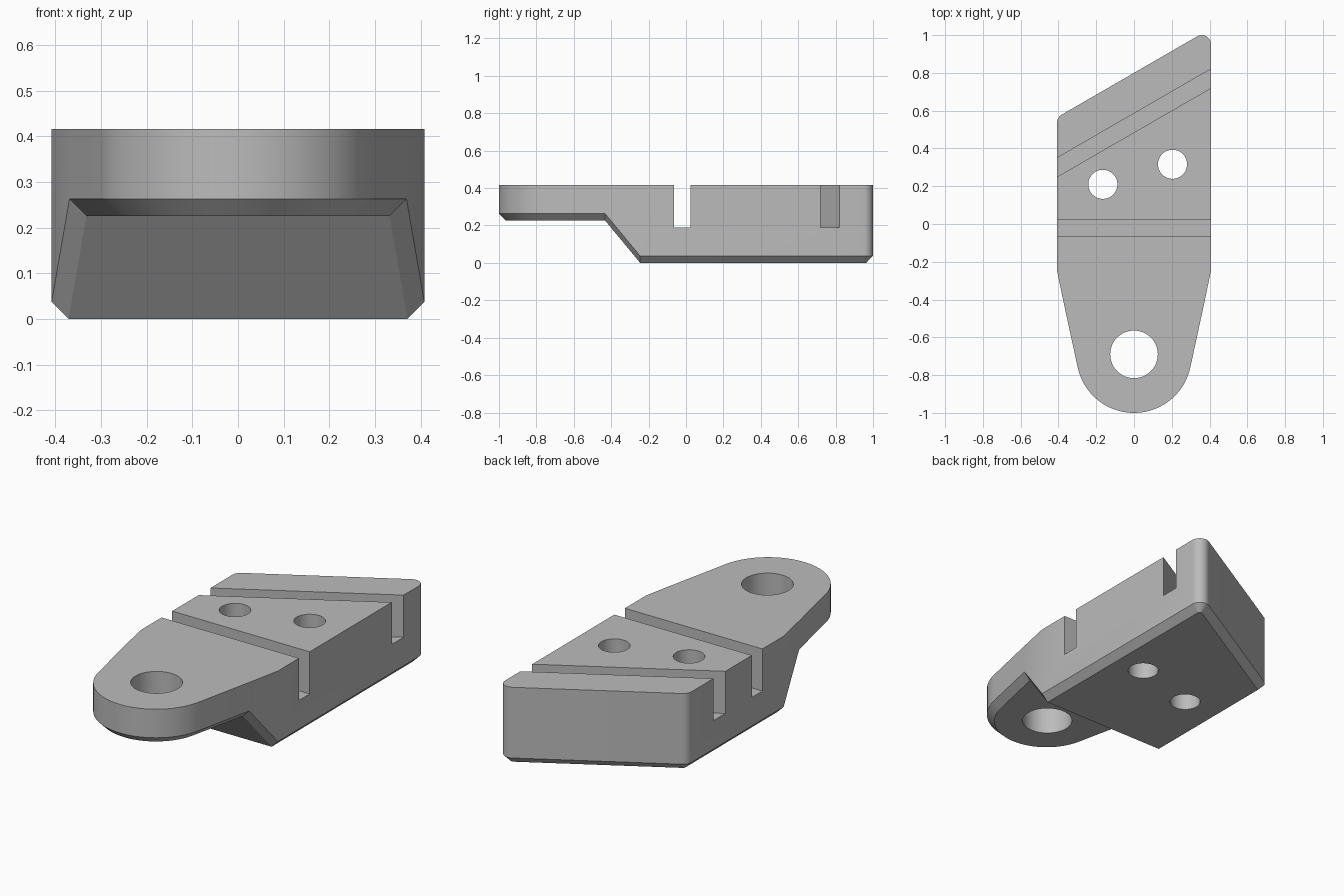
import bpy, bmesh, math
from mathutils import Matrix, Vector

cube = bpy.data.objects.get("Cube")
if cube:
    bpy.data.objects.remove(cube, do_unlink=True)

TOP, STEP, CH = 0.416, 0.226, 0.037      # top height, raised nose underside, chamfer
HALF, NOSE_R, NOSE_Y = 0.408, 0.305, -0.695
SLOT_FLOOR = 0.19
SKEW = math.radians(30)

grey = bpy.data.materials.new("machined grey")
grey.use_nodes = True
colour = (0.5, 0.5, 0.5, 1)
grey.diffuse_color = colour
grey.node_tree.nodes["Principled BSDF"].inputs["Base Color"].default_value = colour


def add_object(name, bm):
    bmesh.ops.recalc_face_normals(bm, faces=bm.faces)
    mesh = bpy.data.meshes.new(name)
    bm.to_mesh(mesh)
    bm.free()
    mesh.materials.append(grey)
    ob = bpy.data.objects.new(name, mesh)
    bpy.context.collection.objects.link(ob)
    return ob


def arc(cx, cy, r, a0, a1, n):
    """Outer and chamfered (inset) point pairs along an arc, in degrees."""
    pairs = []
    for i in range(n + 1):
        a = math.radians(a0 + (a1 - a0) * i / n)
        d = Vector((math.cos(a), math.sin(a)))
        c = Vector((cx, cy))
        pairs.append((c + d * r, c + d * (r - CH)))
    return pairs


def side(x, y):
    inset = x - math.copysign(CH, x)
    return [(Vector((x, y)), Vector((inset, y)))]


# Plan outline, counter-clockwise from the right end of the underside step
rear_y, nose_y, neck_x = -0.245, -0.432, 0.369
outline = side(HALF, rear_y)
outline += arc(0.359, 0.951, 0.049, 0, 120, 10)
outline += arc(-0.359, 0.536, 0.049, 120, 180, 6)
left = len(outline)
outline += side(-HALF, rear_y) + side(-neck_x, nose_y)
outline += arc(0, NOSE_Y, NOSE_R, 191.8, 348.2, 40)
outline += side(neck_x, nose_y)
count = len(outline)


def floor(i):
    return STEP if i > left else 0


# Body: top ring, wall foot ring and chamfered underside ring
bm = bmesh.new()
top = [bm.verts.new((o.x, o.y, TOP)) for o, _ in outline]
foot = [bm.verts.new((o.x, o.y, floor(i) + CH)) for i, (o, _) in enumerate(outline)]
base = [bm.verts.new((n.x, n.y, floor(i))) for i, (_, n) in enumerate(outline)]
bm.faces.new(top)
for upper, lower in ((top, foot), (foot, base)):
    for i in range(count):
        j = (i + 1) % count
        bm.faces.new((upper[i], lower[i], lower[j], upper[j]))
bm.faces.new(base[:left + 1])
bm.faces.new((base[left], base[left + 1], base[-1], base[0]))
bm.faces.new(base[left + 1:])
body = add_object("bracket_body", bm)


def hole_cutter(name, x, y, r):
    bm = bmesh.new()
    bmesh.ops.create_cone(bm, cap_ends=True, segments=48, radius1=r, radius2=r,
                          depth=2, matrix=Matrix.Translation((x, y, 0)))
    return add_object(name, bm)


def slot_cutter(name, y, width, angle):
    bm = bmesh.new()
    place = (Matrix.Translation((0, y, SLOT_FLOOR + 0.5)) @ Matrix.Rotation(angle, 4, 'Z')
             @ Matrix.Diagonal((3, width, 1, 1)))
    bmesh.ops.create_cube(bm, size=1, matrix=place)
    return add_object(name, bm)


# Bolt holes and cross slots
cutters = [
    hole_cutter("pivot_hole", 0, -0.69, 0.126),
    hole_cutter("right_bolt_hole", -0.165, 0.21, 0.077),
    hole_cutter("left_bolt_hole", 0.204, 0.316, 0.077),
    slot_cutter("straight_slot", -0.02, 0.09, 0),
    slot_cutter("skewed_slot", 0.535, 0.087, SKEW),
]
bpy.ops.object.select_all(action='DESELECT')
body.select_set(True)
bpy.context.view_layer.objects.active = body
for cutter in cutters:
    cutter.hide_render = True
    cut = body.modifiers.new(cutter.name, 'BOOLEAN')
    cut.operation = 'DIFFERENCE'
    cut.solver = 'EXACT'
    cut.object = cutter
    bpy.ops.object.modifier_apply(modifier=cut.name)
    bpy.data.objects.remove(cutter, do_unlink=True)

bpy.ops.object.shade_smooth_by_angle(angle=math.radians(20))
